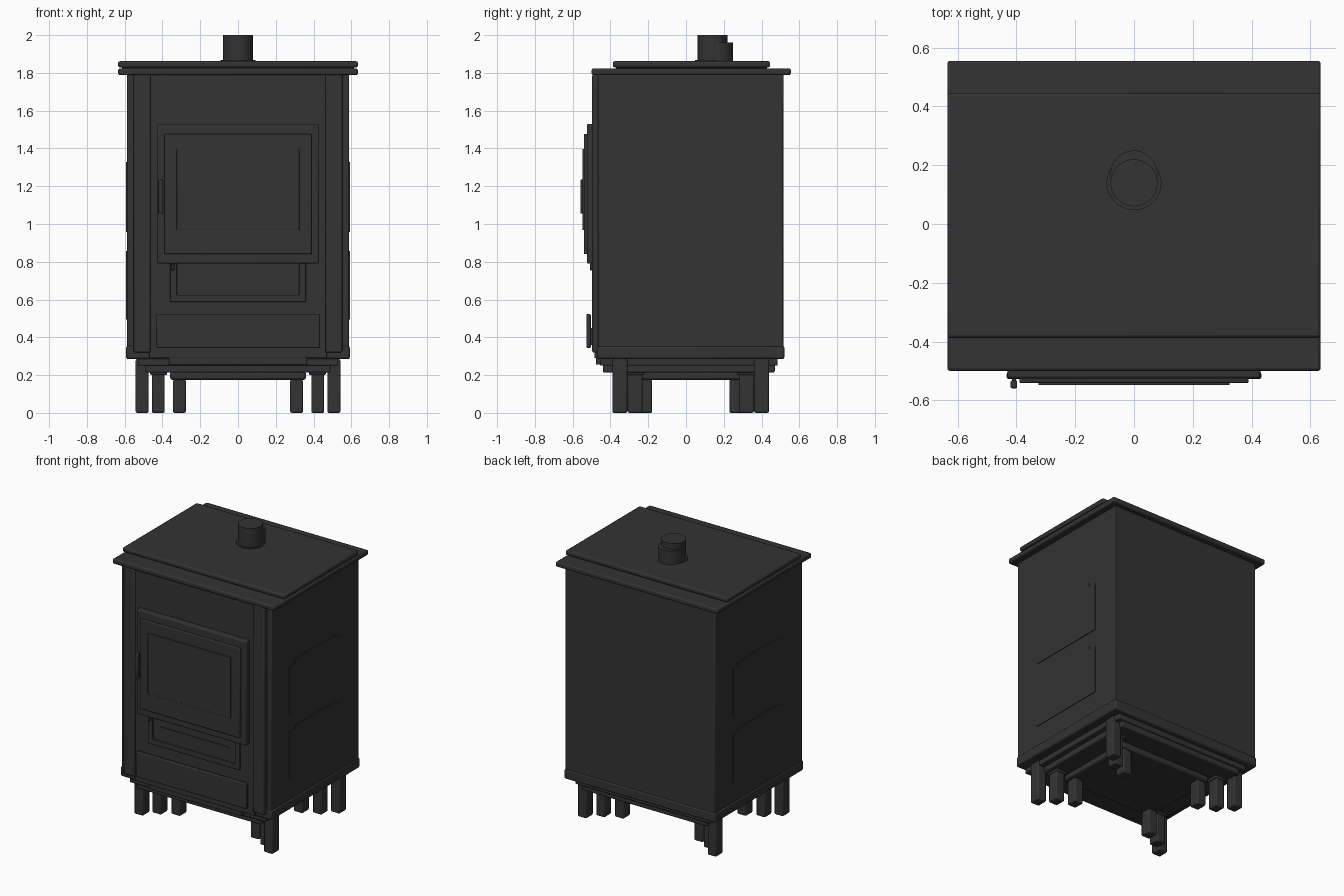
import bpy, bmesh, math

if "Cube" in bpy.data.objects:
    bpy.data.objects.remove(bpy.data.objects["Cube"])

iron = bpy.data.materials.new("cast_iron_black")
iron.diffuse_color = (0.033, 0.033, 0.033, 1)
iron.use_nodes = True
iron.node_tree.nodes["Principled BSDF"].inputs["Base Color"].default_value = iron.diffuse_color


def finish(name, bm, bevel=0.0):
    bmesh.ops.recalc_face_normals(bm, faces=bm.faces)
    me = bpy.data.meshes.new(name)
    bm.to_mesh(me)
    bm.free()
    ob = bpy.data.objects.new(name, me)
    bpy.context.collection.objects.link(ob)
    me.materials.append(iron)
    if bevel:
        m = ob.modifiers.new("soft_edges", 'BEVEL')
        m.width = bevel
        m.segments = 2
    bpy.ops.object.select_all(action='DESELECT')
    ob.select_set(True)
    bpy.context.view_layer.objects.active = ob
    bpy.ops.object.shade_smooth_by_angle(angle=math.radians(35))
    return ob


def box(name, x0, x1, y0, y1, z0, z1, bevel=0.006):
    bm = bmesh.new()
    bmesh.ops.create_cube(bm, size=1)
    for v in bm.verts:
        v.co = ((x0 + x1) / 2 + v.co.x * (x1 - x0),
                (y0 + y1) / 2 + v.co.y * (y1 - y0),
                (z0 + z1) / 2 + v.co.z * (z1 - z0))
    return finish(name, bm, bevel)


def tube(name, y, r, z0, z1):
    bm = bmesh.new()
    bmesh.ops.create_cone(bm, cap_ends=True, segments=48, radius1=r, radius2=r, depth=z1 - z0)
    bmesh.ops.translate(bm, verts=bm.verts, vec=(0, y, (z0 + z1) / 2))
    return finish(name, bm)


def frame(name, w, z0, z1, t, y0, y1):
    # rectangular front surround with an open middle
    bm = bmesh.new()
    out = [(-w, z0), (w, z0), (w, z1), (-w, z1)]
    inn = [(-w + t, z0 + t), (w - t, z0 + t), (w - t, z1 - t), (-w + t, z1 - t)]
    a = [bm.verts.new((x, y0, z)) for x, z in out]
    b = [bm.verts.new((x, y0, z)) for x, z in inn]
    faces = [bm.faces.new((a[i], a[(i + 1) % 4], b[(i + 1) % 4], b[i])) for i in range(4)]
    ext = bmesh.ops.extrude_face_region(bm, geom=faces)
    for v in ext["geom"]:
        if isinstance(v, bmesh.types.BMVert):
            v.co.y = y1
    return finish(name, bm, 0.003)


# firebox body and front plate
box("body", -0.587, 0.587, -0.465, 0.515, 0.29, 1.795, 0.006)
box("front_plate", -0.47, 0.47, -0.485, -0.45, 0.29, 1.79, 0.003)
box("plinth", -0.593, 0.593, -0.472, 0.521, 0.284, 0.355, 0.012)

# top plates
box("lower_top_plate", -0.635, 0.635, -0.5, 0.555, 1.788, 1.824, 0.01)
box("top_core", -0.615, 0.615, -0.37, 0.43, 1.82, 1.835, 0)
box("upper_top_plate", -0.635, 0.635, -0.387, 0.445, 1.829, 1.862, 0.01)

# flue
tube("flue_pipe", 0.14, 0.08, 1.85, 2.0)
tube("rear_flue_collar", 0.17, 0.08, 1.85, 1.96)
tube("flue_base_ring", 0.14, 0.093, 1.855, 1.868)

# door
box("door_frame", -0.43, 0.43, -0.525, -0.48, 0.79, 1.53, 0.008)
box("door", -0.39, 0.39, -0.541, -0.515, 0.84, 1.477, 0.006)
box("window", -0.325, 0.325, -0.548, -0.535, 0.968, 1.398, 0.002)
box("door_handle", -0.42, -0.397, -0.559, -0.532, 1.055, 1.235, 0.006)
box("handle_stem", -0.415, -0.402, -0.54, -0.52, 1.12, 1.17, 0)

# air control under the door
frame("vent_frame", 0.36, 0.588, 0.83, 0.036, -0.495, -0.48)
box("vent_slider", -0.27, 0.27, -0.491, -0.48, 0.72, 0.727, 0)
box("vent_knob", -0.352, -0.336, -0.508, -0.49, 0.755, 0.79, 0.003)

# ash lip and lower apron
box("ash_lip", -0.433, 0.433, -0.527, -0.504, 0.343, 0.523, 0.006)
box("ash_lip_bracket", -0.36, 0.36, -0.508, -0.47, 0.36, 0.45, 0)
box("lower_apron", -0.365, 0.365, -0.477, -0.44, 0.255, 0.345, 0.004)

# underside tray
box("base_tray", -0.49, 0.49, -0.44, 0.47, 0.213, 0.29, 0.008)
box("base_step", -0.53, 0.53, -0.455, 0.485, 0.25, 0.29, 0.006)
box("ash_pan", -0.36, 0.36, -0.27, 0.32, 0.175, 0.22, 0.012)


def side_panel(name, sx, z0, shoulder, top):
    # lining plate with a raised tab along its upper edge
    pts = [(-0.265, z0), (0.315, z0), (0.315, shoulder), (0.255, shoulder),
           (0.255, top), (-0.205, top), (-0.205, shoulder), (-0.265, shoulder)]
    bm = bmesh.new()
    f = bm.faces.new([bm.verts.new((sx * 0.58, y, z)) for y, z in pts])
    ext = bmesh.ops.extrude_face_region(bm, geom=[f])
    for v in ext["geom"]:
        if isinstance(v, bmesh.types.BMVert):
            v.co.x = sx * 0.592
    return finish(name, bm)


for side, sx in (("left", -1), ("right", 1)):
    # corner pilasters and side panels
    xs = sorted((sx * 0.462, sx * 0.552))
    box(side + "_pilaster", *xs, -0.497, -0.45, 0.32, 1.79, 0.008)
    side_panel(side + "_upper_panel", sx, 0.957, 1.297, 1.327)
    side_panel(side + "_lower_panel", sx, 0.495, 0.835, 0.857)
    # stepped clusters of feet, running diagonally inwards
    for end, sy in (("front", -1), ("back", 1)):
        for part, cx, cy, top in (("outer", 0.508, 0.375, 0.285),
                                  ("middle", 0.422, 0.295, 0.27),
                                  ("inner", 0.31, 0.243, 0.175)):
            x, y = sx * cx, 0.025 + sy * cy
            box(f"{end}_{side}_{part}_foot", x - 0.034, x + 0.034,
                y - 0.039, y + 0.039, 0, top, 0.008)
        # mounting pad above the middle foot
        y = 0.025 + sy * 0.295
        box(f"{end}_{side}_foot_pad", sx * 0.42 - 0.045, sx * 0.42 + 0.045,
            y - 0.05, y + 0.05, 0.2, 0.27, 0.008)
